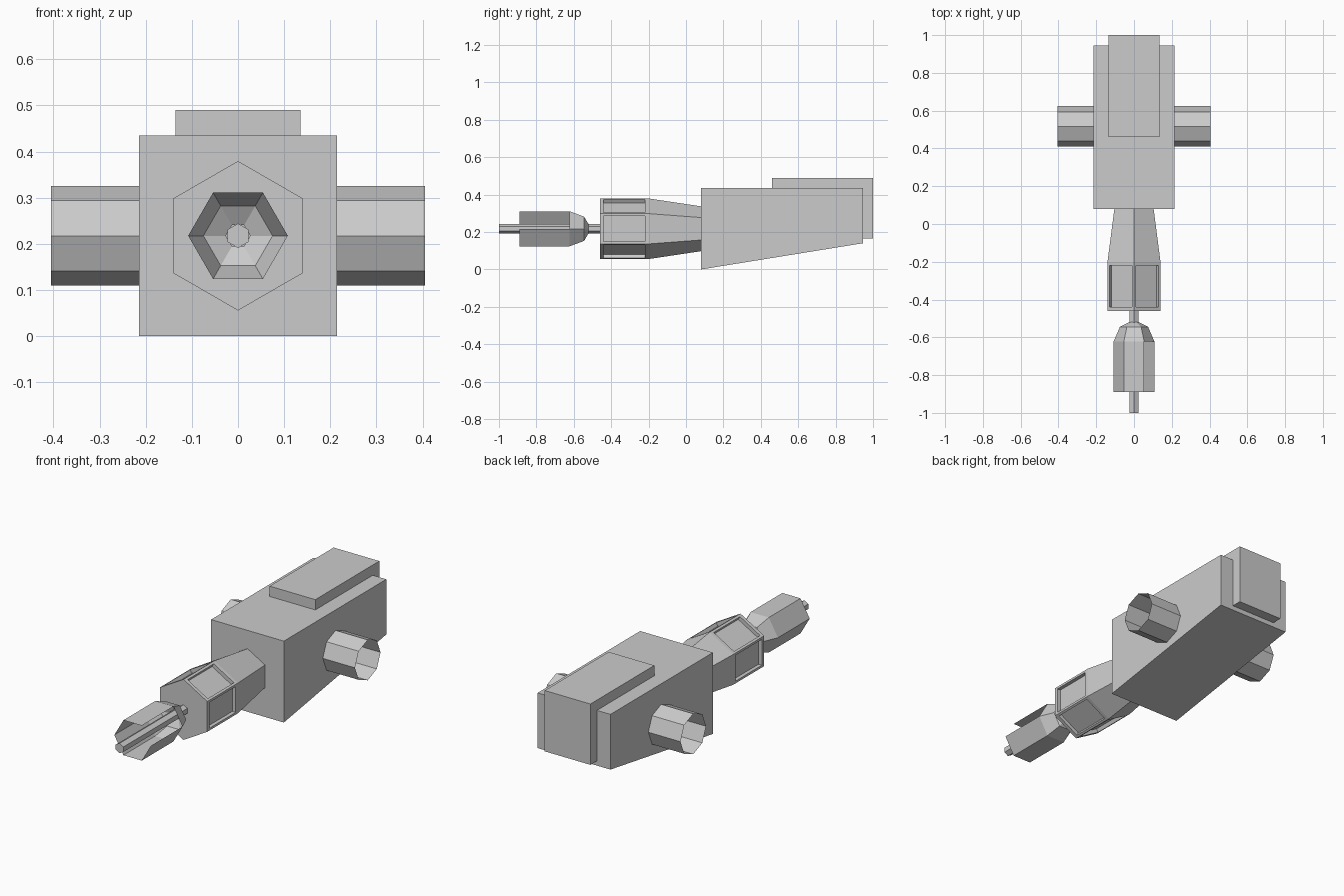
import bpy, bmesh
from math import sin, cos, pi

if "Cube" in bpy.data.objects:
    bpy.data.objects.remove(bpy.data.objects["Cube"])

ZC = 0.2175  # height of the barrel and tube axes


def finish(name, bm, recalc=True):
    if recalc:
        bmesh.ops.recalc_face_normals(bm, faces=bm.faces[:])
    mesh = bpy.data.meshes.new(name)
    bm.to_mesh(mesh)
    bm.free()
    obj = bpy.data.objects.new(name, mesh)
    bpy.context.collection.objects.link(obj)
    return obj


def slab(name, profile, half_width):
    """Extrude a side (y, z) profile across x."""
    bm = bmesh.new()
    face = bm.faces.new([bm.verts.new((-half_width, y, z)) for y, z in profile])
    ext = bmesh.ops.extrude_face_region(bm, geom=[face])["geom"]
    verts = [g for g in ext if isinstance(g, bmesh.types.BMVert)]
    bmesh.ops.translate(bm, verts=verts, vec=(2 * half_width, 0, 0))
    return finish(name, bm)


def loft(sides, sections, phase=0.0, along_x=False, centre_y=0.0, skip=(), cap=False):
    """Loft polygon rings (position, radius); skip lists (section, side) gaps."""
    bm = bmesh.new()
    rings = []
    for t, r in sections:
        ring = []
        for i in range(sides):
            a = phase + 2 * pi * i / sides
            u, z = r * cos(a), ZC + r * sin(a)
            ring.append(bm.verts.new((t, centre_y + u, z) if along_x else (u, t, z)))
        rings.append(ring)
    for s in range(len(rings) - 1):
        for i in range(sides):
            if (s, i) not in skip:
                j = (i + 1) % sides
                bm.faces.new((rings[s][i], rings[s][j], rings[s + 1][j], rings[s + 1][i]))
    if cap:
        bm.faces.new(rings[0])
    bmesh.ops.recalc_face_normals(bm, faces=bm.faces[:])
    return bm


# Wedge-bottomed main housing
slab("main_housing", [(0.08, 0), (0.945, 0.14), (0.945, 0.435), (0.08, 0.435)], 0.215)

# L-shaped plate wrapping the top and back
slab("top_back_plate", [(0.46, 0.435), (0.46, 0.49), (1.0, 0.49), (1.0, 0.165),
                        (0.945, 0.165), (0.945, 0.435)], 0.135)

# Open octagonal side tubes
tube = finish("side_tubes", loft(8, [(0.215, 0.108), (0.405, 0.108)],
                                 along_x=True, centre_y=0.517))
tube.modifiers.new("Mirror", "MIRROR")

# Hexagonal collar with recessed panels on its straight part
bm = loft(6, [(-0.46, 0.162), (-0.2, 0.162), (0.08, 0.12)], phase=pi / 6, cap=True)
panels = [f for f in bm.faces if len(f.verts) == 4 and f.calc_center_median().y < -0.2]
for panel in panels:
    centre, normal = panel.calc_center_median(), panel.normal.copy()
    rim = bmesh.ops.extrude_discrete_faces(bm, faces=[panel])["faces"]
    for v in rim[0].verts:
        v.co = centre + (v.co - centre) * 0.85
    floor = bmesh.ops.extrude_discrete_faces(bm, faces=rim)["faces"]
    bmesh.ops.translate(bm, verts=floor[0].verts[:], vec=normal * -0.02)
bmesh.ops.remove_doubles(bm, verts=bm.verts[:], dist=1e-5)
finish("collar", bm)

# Thin central rod
finish("centre_rod", loft(6, [(-1.0, 0.0265), (-0.46, 0.0265)], phase=pi / 6, cap=True))

# Open muzzle shroud with its upper right wall missing
finish("muzzle_shroud", loft(6, [(-0.89, 0.108), (-0.622, 0.108), (-0.545, 0.075),
                                 (-0.52, 0.0265)], skip={(0, 0)}))
